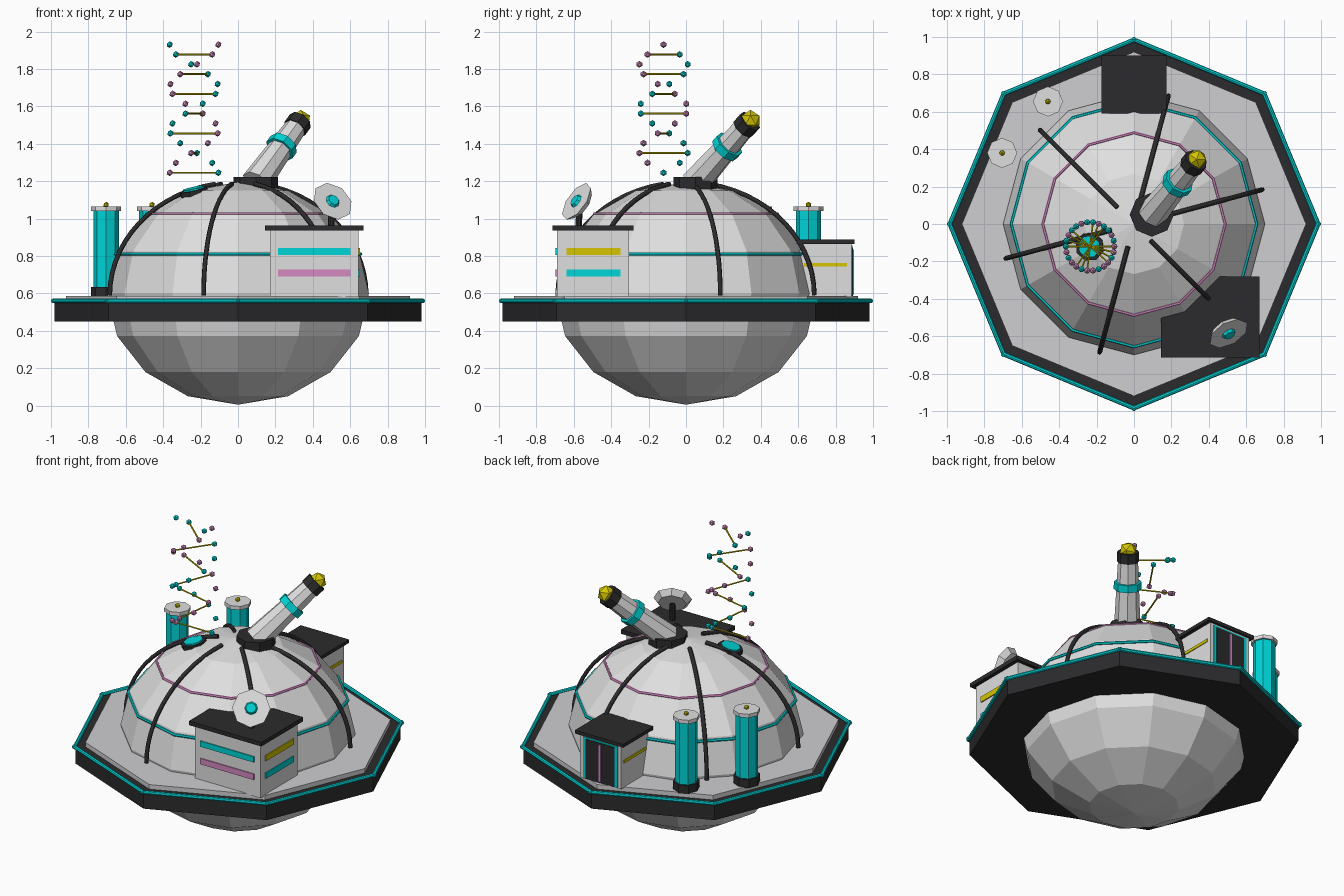
import bpy, bmesh, math
from mathutils import Vector, Matrix

if "Cube" in bpy.data.objects:
    bpy.data.objects.remove(bpy.data.objects["Cube"])


def mat(name, r, g, b):
    m = bpy.data.materials.new(name)
    m.diffuse_color = (r, g, b, 1)
    m.use_nodes = True
    m.node_tree.nodes["Principled BSDF"].inputs["Base Color"].default_value = m.diffuse_color
    return m


LIGHT = mat("light_shell", .74, .74, .74)
DECK = mat("deck_grey", .62, .62, .64)
DARK = mat("dark_metal", .024, .024, .026)
CYAN = mat("cyan", 0, .66, .68)
PINK = mat("pink", .66, .25, .53)
YELLOW = mat("yellow", .66, .56, .0)


def finish(name, bm, m):
    me = bpy.data.meshes.new(name)
    bm.to_mesh(me)
    bm.free()
    me.materials.append(m)
    ob = bpy.data.objects.new(name, me)
    bpy.context.collection.objects.link(ob)
    return ob


def rod(name, a, b, r, m, r2=None, n=8):
    """Cylinder or cone running from point a to point b."""
    a, b = Vector(a), Vector(b)
    d = b - a
    q = d.to_track_quat('Z', 'Y').to_matrix().to_4x4()
    if d.normalized().z > .9999:
        q = Matrix()
    bm = bmesh.new()
    bmesh.ops.create_cone(bm, cap_ends=True, segments=n, radius1=r,
                          radius2=r if r2 is None else r2, depth=d.length,
                          matrix=Matrix.Translation((a + b) / 2) @ q)
    return finish(name, bm, m)


def disc(name, x, y, z0, z1, r, m, n=8):
    return rod(name, (x, y, z0), (x, y, z1), r, m, n=n)


def box(name, x0, x1, y0, y1, z0, z1, m):
    bm = bmesh.new()
    bmesh.ops.create_cube(bm, size=1, matrix=Matrix.Translation(
        ((x0 + x1) / 2, (y0 + y1) / 2, (z0 + z1) / 2))
        @ Matrix.Diagonal((x1 - x0, y1 - y0, z1 - z0, 1)))
    return finish(name, bm, m)


def ball(name, p, r, m, sub=1):
    bm = bmesh.new()
    bmesh.ops.create_icosphere(bm, subdivisions=sub, radius=r,
                               matrix=Matrix.Translation(p))
    return finish(name, bm, m)


def hoop(name, z, R, r, m):
    bpy.ops.mesh.primitive_torus_add(major_segments=12, minor_segments=6,
                                     major_radius=R, minor_radius=r, location=(0, 0, z))
    ob = bpy.context.object
    ob.name = name
    ob.data.materials.append(m)


# Dome and bowl: one faceted, flattened sphere
bm = bmesh.new()
bmesh.ops.create_uvsphere(bm, u_segments=12, v_segments=8, radius=.7,
                          matrix=Matrix.Translation((0, 0, .6)) @ Matrix.Diagonal((1, 1, .85, 1)))
finish("dome_and_bowl", bm, LIGHT)
hoop("dome_hoop_lower", .81, .656, .009, CYAN)
hoop("dome_hoop_upper", 1.025, .488, .009, PINK)

# Octagonal platform with deck plate and glowing edge tubes
disc("platform", 0, 0, .45, .555, .98, DARK)
disc("deck_plate", 0, 0, .55, .585, .92, DECK)
corners = [Vector((.985 * math.cos(k * math.pi / 4), .985 * math.sin(k * math.pi / 4), .56))
           for k in range(8)]
for k in range(8):
    a, b = corners[k], corners[(k + 1) % 8]
    ext = (b - a) * .015
    rod("edge_tube", a - ext, b + ext, .012, CYAN)

# Curved dome ribs
end = math.acos(.125 / .71)
for k in range(6):
    ang = math.radians(15 + 60 * k)
    cu = bpy.data.curves.new("dome_rib", 'CURVE')
    cu.dimensions = '3D'
    cu.bevel_depth = .013
    cu.bevel_resolution = 1
    cu.use_fill_caps = True
    sp = cu.splines.new('POLY')
    sp.points.add(14)
    for i, p in enumerate(sp.points):
        t = end * i / 14
        r = .71 * math.cos(t)
        p.co = (r * math.cos(ang), r * math.sin(ang), .59 + .605 * math.sin(t), 1)
    cu.materials.append(DARK)
    bpy.context.collection.objects.link(bpy.data.objects.new("dome_rib", cu))

# Telescope
base, tip = Vector((.095, .05, 1.19)), Vector((.335, .345, 1.525))
at = lambda f: base.lerp(tip, f)
disc("telescope_mount", .095, .05, 1.13, 1.222, .118, DARK)
rod("telescope_tube", base, at(.95), .08, LIGHT, .058)
rod("telescope_band", at(.53), at(.62), .083, CYAN)
rod("telescope_cap", at(.87), at(.99), .066, DARK)
ball("telescope_lens", tip, .056, YELLOW)

# Double helix over a tilted emitter pad
hx, hy = -.235, -.12
pad = Vector((hx, hy, 1.14))
up = Vector((-.22, -.11, 1)).normalized()
rod("emitter_pad", pad - up * .015, pad + up * .015, .078, DARK)
rod("emitter_disc", pad + up * .014, pad + up * .024, .06, CYAN)
for i in range(14):
    t = i * 3 * math.pi / 13
    z = 1.245 + i * .0527
    off = Vector((.13 * math.cos(t), .13 * math.sin(t), 0))
    c = Vector((hx, hy, z))
    ball("helix_bead_cyan", c + off, .018, CYAN)
    ball("helix_bead_pink", c - off, .018, PINK)
    if i % 2 == 0:
        rod("helix_rung", c - off, c + off, .005, YELLOW, n=6)

# Front laboratory building
box("lab_walls", .17, .645, -.69, -.305, .58, .94, LIGHT)
box("lab_roof", .145, .67, -.715, -.282, .935, .962, DARK)
for z0, z1, front, side in ((.805, .842, CYAN, YELLOW), (.69, .728, PINK, CYAN)):
    box("lab_front_window", .213, .602, -.697, -.688, z0, z1, front)
    box("lab_side_window", .643, .652, -.64, -.35, z0, z1, side)

# Dish antenna on the laboratory roof
dc = Vector((.5, -.575, 1.085))
dn = Vector((.42, -.74, .52)).normalized()
rod("dish_post", (.5, -.575, .95), dc - dn * .01, .018, DARK)
rod("dish", dc - dn * .02, dc + dn * .015, .085, LIGHT, .115)
rod("dish_receiver", dc + dn * .014, dc + dn * .03, .04, CYAN, .03)

# Rear entrance building with door
box("entrance_walls", -.15, .15, .61, .885, .58, .87, LIGHT)
box("entrance_roof", -.175, .175, .59, .9, .865, .887, DARK)
box("door_frame", -.125, .125, .88, .889, .585, .855, CYAN)
box("door", -.105, .105, .884, .893, .585, .845, DARK)
box("door_seam", -.008, .008, .889, .897, .595, .835, PINK)
for s in (-1, 1):
    x = s * .151
    box("entrance_side_window", x - .004, x + .004, .63, .86, .743, .762, YELLOW)

# Storage tanks
for x, y in ((-.705, .38), (-.46, .655)):
    disc("tank_base", x, y, .58, .635, .08, DARK)
    disc("tank_body", x, y, .63, 1.045, .068, CYAN)
    disc("tank_lid", x, y, 1.04, 1.064, .08, LIGHT)
    ball("tank_knob", (x, y, 1.074), .016, YELLOW)
